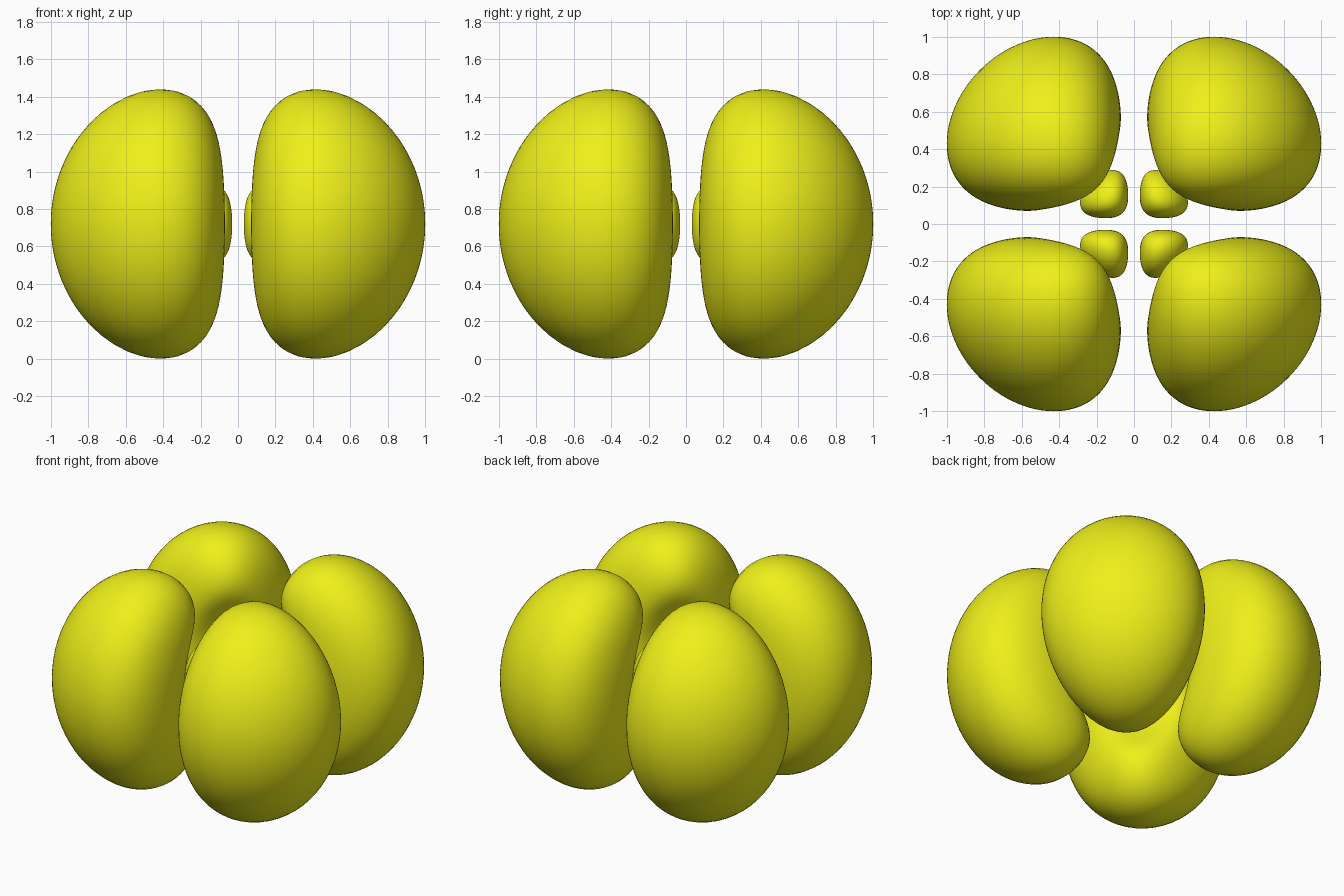
import bpy, bmesh
from math import sin, cos, pi, sqrt, asin, exp
from mathutils import Matrix, Vector

if "Cube" in bpy.data.objects:
    bpy.data.objects.remove(bpy.data.objects["Cube"])

LEVEL = 100.7           # surface level of the four-leaf wave function
SCALE = 0.0303          # model units per radial unit
CENTRE_Z = 0.72
RINGS, SEGS = 64, 72

mat = bpy.data.materials.new("yellow")
mat.diffuse_color = (0.86, 0.87, 0.01, 1)
mat.use_nodes = True
mat.node_tree.nodes["Principled BSDF"].inputs["Base Color"].default_value = mat.diffuse_color


def strength(r):
    return abs(12 - r) * r ** 3 * exp(-r / 4)


def solve(lo, hi, target):
    # strength(lo) is below the target, strength(hi) above it
    for _ in range(60):
        mid = (lo + hi) / 2
        if strength(mid) < target:
            lo = mid
        else:
            hi = mid
    return (lo + hi) / 2


def lobe(name, near, peak, far, turn):
    """Closed lobe between two radii, its axis turned about z."""
    bm = bmesh.new()
    qmax = sqrt(1 - LEVEL / strength(peak))
    rings = []
    for i in range(RINGS + 1):
        t = pi * i / RINGS
        q = qmax * sin(t)
        r = solve(near if t < pi / 2 else far, peak, LEVEL / (1 - q * q))
        if i in (0, RINGS):
            rings.append([bm.verts.new((r, 0, 0))])
            continue
        ring = []
        for j in range(SEGS):
            a = 2 * pi * j / SEGS
            b = asin(q / sqrt(1 + cos(a) ** 2))
            ring.append(bm.verts.new(r * Vector((cos(b), sin(b) * cos(a), sin(b) * sin(a)))))
        rings.append(ring)
    for k in range(RINGS):
        lo, hi = rings[k], rings[k + 1]
        for j in range(SEGS):
            n = (j + 1) % SEGS
            if len(lo) == 1:
                bm.faces.new((lo[0], hi[j], hi[n]))
            elif len(hi) == 1:
                bm.faces.new((lo[j], hi[0], lo[n]))
            else:
                bm.faces.new((lo[j], hi[j], hi[n], lo[n]))
    bm.transform(Matrix.Translation((0, 0, CENTRE_Z)) @ Matrix.Rotation(turn, 4, 'Z') @ Matrix.Scale(SCALE, 4))
    bmesh.ops.recalc_face_normals(bm, faces=bm.faces)
    for f in bm.faces:
        f.smooth = True
    me = bpy.data.meshes.new(name)
    bm.to_mesh(me)
    bm.free()
    me.materials.append(mat)
    ob = bpy.data.objects.new(name, me)
    bpy.context.collection.objects.link(ob)


# Four large outer lobes and four small inner lobes on the diagonals
for i, side in enumerate(("back_right", "back_left", "front_left", "front_right")):
    turn = pi / 4 + i * pi / 2
    lobe("outer_lobe_" + side, 12, 14 + sqrt(52), 80, turn)
    lobe("inner_lobe_" + side, 0, 14 - sqrt(52), 12, turn)
